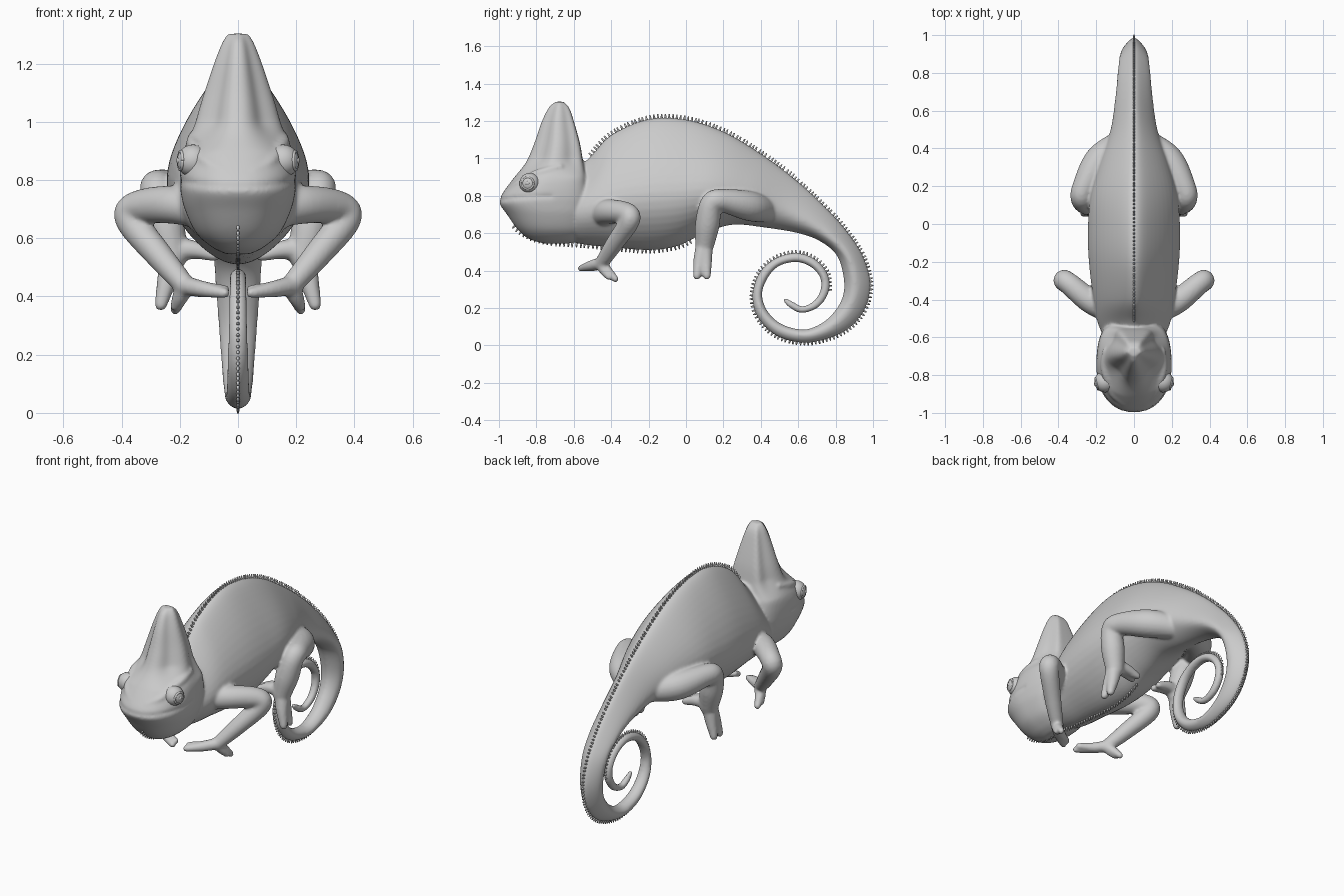
import bpy, bmesh, math
from mathutils import Vector, Matrix

if "Cube" in bpy.data.objects:
    bpy.data.objects.remove(bpy.data.objects["Cube"])


def spline(pts, n):
    """Catmull-Rom through points of any dimension."""
    p = [Vector(q) for q in pts]
    p = [p[0] * 2 - p[1]] + p + [p[-1] * 2 - p[-2]]
    out = []
    for i in range(1, len(p) - 2):
        a, b, c, d = p[i - 1:i + 3]
        for k in range(n):
            t = k / n
            out.append(b + (c - a) * (t / 2) + (a * 2 - b * 5 + c * 4 - d) * (t * t / 2)
                       + (b * 3 - a - c * 3 + d) * (t ** 3 / 2))
    return out + [p[-2]]


def loft(bm, rings):
    vs = [[bm.verts.new(co) for co in r] for r in rings]
    n = len(vs[0])
    for a, b in zip(vs, vs[1:]):
        for i in range(n):
            bm.faces.new((a[i], a[(i + 1) % n], b[(i + 1) % n], b[i]))
    bm.faces.new(vs[0][::-1])
    bm.faces.new(vs[-1])


def tube(bm, pts, side=1, n=8, seg=20):
    """Round-ended tube along (x, y, z, radius) points."""
    s = [(q.xyz, q.w) for q in spline(pts, n)]
    t0, t1 = (s[0][0] - s[1][0]).normalized(), (s[-1][0] - s[-2][0]).normalized()
    caps = [math.radians(a) for a in (25, 50, 70, 84)]
    (p0, r0), (p1, r1) = s[0], s[-1]
    s = ([(p0 + t0 * r0 * math.sin(a), r0 * math.cos(a)) for a in reversed(caps)] + s
         + [(p1 + t1 * r1 * math.sin(a), r1 * math.cos(a)) for a in caps])
    u, rings = None, []
    for i, (p, r) in enumerate(s):
        t = (s[min(i + 1, len(s) - 1)][0] - s[max(i - 1, 0)][0]).normalized()
        u = t.orthogonal() if u is None else u - t * u.dot(t)
        u.normalize()
        v = t.cross(u)
        ring = [p + (u * math.cos(a) + v * math.sin(a)) * r
                for a in (2 * math.pi * k / seg for k in range(seg))]
        rings.append([Vector((q.x * side, q.y, q.z)) for q in ring])
    loft(bm, rings)


def finish(bm, name):
    bmesh.ops.recalc_face_normals(bm, faces=bm.faces)
    for f in bm.faces:
        f.smooth = True
    me = bpy.data.meshes.new(name)
    bm.to_mesh(me)
    bm.free()
    ob = bpy.data.objects.new(name, me)
    bpy.context.collection.objects.link(ob)
    return ob


# Trunk and coiled tail: outer y, z, inner y, z, half width
TRUNK = [(-.62, .93, -.68, .57, .12), (-.52, 1.0, -.55, .54, .18), (-.4, 1.125, -.4, .525, .207),
         (-.2, 1.21, -.2, .51, .23), (0, 1.207, -.05, .53, .235), (.2, 1.143, .1, .6, .222),
         (.4, 1.025, .25, .645, .178), (.6, .875, .42, .63, .12), (.77, .715, .6, .6, .095)]
TAIL = [(.88, .585, .72, .555, .085), (.955, .46, .81, .475, .076), (.987, .32, .845, .34, .066),
        (.955, .19, .83, .24, .058), (.87, .09, .77, .155, .052), (.75, .033, .7, .105, .047),
        (.62, .014, .62, .085, .043), (.48, .053, .51, .115, .039), (.383, .15, .435, .185, .036),
        (.355, .27, .407, .275, .033), (.393, .39, .44, .365, .031), (.48, .467, .5, .425, .029),
        (.59, .495, .59, .445, .028), (.69, .462, .665, .42, .027), (.757, .385, .715, .365, .026),
        (.765, .29, .72, .3, .025), (.71, .205, .685, .24, .023), (.62, .173, .625, .21, .021),
        (.55, .203, .575, .232, .018), (.515, .245, .535, .253, .011)]
flesh = bmesh.new()
rings = []
for oy, oz, iy, iz, w in spline(TRUNK + TAIL, 8):
    k = min(1, w / .06) ** 2
    ring = []
    for j in range(48):
        a = 2 * math.pi * j / 48
        c, s = math.cos(a), math.sin(a)
        f = (1 + c) / 2
        # narrow back ridge, fuller flank, keeled belly
        egg = 1 - k * (.42 * c + (.1 if c > 0 else .55) * c * c)
        ring.append((w * s * egg, iy + (oy - iy) * f, iz + (oz - iz) * f))
    rings.append(ring)
loft(flesh, rings)

# Head with tall casque: horizontal slices z, front y, back y, half width
HEAD = [(.545, -.76, -.62, .04), (.57, -.84, -.585, .09), (.62, -.9, -.555, .145),
        (.7, -.957, -.535, .183), (.76, -.997, -.528, .197), (.8, -.988, -.527, .2),
        (.85, -.955, -.53, .198), (.9, -.917, -.535, .188), (.98, -.855, -.55, .153),
        (1.08, -.812, -.567, .123), (1.2, -.77, -.6, .083), (1.27, -.735, -.625, .056),
        (1.303, -.7, -.655, .035)]


def head_point(st, a):
    z, yf, yb, w = st
    c, s = math.cos(a), math.sin(a)
    e = .88 if c > 0 else .32
    x = w * math.copysign(abs(s) ** e, s)
    m = (yf + yb) / 2
    y = m - (yb - yf) / 2 * c
    # fluted casque between the ridges, and the mouth line
    g = max(0, min(1, (z - .9) / .1))
    pull = 1 - g * (.25 if c > 0 else .17) * math.sin(2 * a) ** 2
    lip = .777 + .02 * s * s
    if c > -.2:
        pull -= .035 * math.exp(-((z - lip) / .009) ** 2)
    return Vector((x * pull, m + (y - m) * pull, z))


slices = spline(HEAD, 10)
loft(flesh, [[head_point(st, 2 * math.pi * j / 80) for j in range(80)] for st in slices])

for side in (1, -1):
    # Brow ridge from snout to casque
    brow = []
    for z, a, r in ((.835, .25, .014), (.87, .6, .02), (.912, .95, .023), (.94, 1.3, .022), (.96, 1.75, .016)):
        st = min(slices, key=lambda q: abs(q[0] - z))
        brow.append((*(head_point(st, a) + Vector((-.006, .008, -.006))), r))
    tube(flesh, brow, side)
    # Front leg with two opposed toe bundles
    tube(flesh, [(.08, -.47, .69, .065), (.22, -.415, .715, .066), (.345, -.315, .705, .058),
                 (.365, -.305, .66, .055), (.27, -.385, .54, .047), (.18, -.455, .435, .036)], side)
    for d in (-.014, .014):
        tube(flesh, [(.19, -.45, .44, .034), (.12, -.505 + d / 2, .425, .028),
                     (.045, -.548 + d, .417 + d * .4, .018)], side)
        tube(flesh, [(.18, -.455, .435, .033), (.2, -.425 + d / 2, .395, .027),
                     (.215, -.395 + d * 1.3, .36 - d * .4, .018)], side)
    # Hind leg with two opposed toe bundles
    tube(flesh, [(.04, .45, .72, .065), (.18, .34, .745, .08), (.267, .19, .775, .062),
                 (.275, .135, .755, .06), (.25, .115, .65, .066), (.225, .1, .54, .052)], side)
    for d in (-.022, .022):
        tube(flesh, [(.225, .1, .55, .045), (.243, .09 + d * .7, .46, .035),
                     (.265, .085 + d * 1.2, .372, .022)], side)
        tube(flesh, [(.22, .1, .56, .042), (.15, .1 + d * .6, .56, .032),
                     (.08, .1 + d, .54, .02)], side)

body = finish(flesh, "body")
rm = body.modifiers.new("fuse", 'REMESH')
rm.mode, rm.voxel_size, rm.use_smooth_shade = 'VOXEL', .0085, True
sm = body.modifiers.new("soften", 'SMOOTH')
sm.factor, sm.iterations = .5, 7
bpy.context.view_layer.objects.active = body
for m in ("fuse", "soften"):
    bpy.ops.object.modifier_apply(modifier=m)

# Turret eyes: ball, lid ring and pupil
for side, name in ((1, "left_eye"), (-1, "right_eye")):
    bm = bmesh.new()
    c, d = Vector((side * .154, -.835, .866)), Vector((side, -.25, .02)).normalized()
    rot = d.to_track_quat('Z', 'Y').to_matrix().to_4x4()
    bmesh.ops.create_uvsphere(bm, u_segments=32, v_segments=20, radius=.056,
                              matrix=Matrix.Translation(c) @ rot)
    bmesh.ops.create_uvsphere(bm, u_segments=20, v_segments=12, radius=.014,
                              matrix=Matrix.Translation(c + d * .046) @ rot)
    frame = Matrix.Translation(c + d * .044) @ rot
    lid = []
    for i in range(33):
        a = 2 * math.pi * i / 32
        lid.append([frame @ Vector(((.031 + .006 * math.cos(b)) * math.cos(a),
                                    (.031 + .006 * math.cos(b)) * math.sin(a), .006 * math.sin(b)))
                    for b in (math.pi * k / 4 for k in range(8))])
    loft(bm, lid)
    finish(bm, name)


def spikes(name, path, size, step, sign):
    """Row of small cones along a (y, z) path."""
    bm = bmesh.new()
    pts, walked = spline(path, 40), 0
    for a, b in zip(pts, pts[1:]):
        walked += (b - a).length
        if walked < step:
            continue
        walked -= step
        t = (b - a).normalized()
        n = Vector((0, -t.y * sign, t.x * sign))
        h = size * (1 if b.y > .9 else .75)
        m = Matrix.Translation(Vector((0, b.x, b.y)) + n * (h * .5 - .006))
        bmesh.ops.create_cone(bm, cap_ends=True, segments=8, radius1=.008, radius2=.003, depth=h + .012,
                              matrix=m @ n.to_track_quat('Z', 'Y').to_matrix().to_4x4())
    return finish(bm, name)


spikes("back_crest", [q[:2] for q in (TRUNK[1:] + TAIL[:16])], .02, .02, 1)
spikes("throat_crest", [(-.93, .655), (-.88, .607), (-.8, .568), (-.7, .55), (-.55, .54), (-.4, .525),
                        (-.2, .51), (-.05, .53), (.03, .565)], .026, .022, -1)
